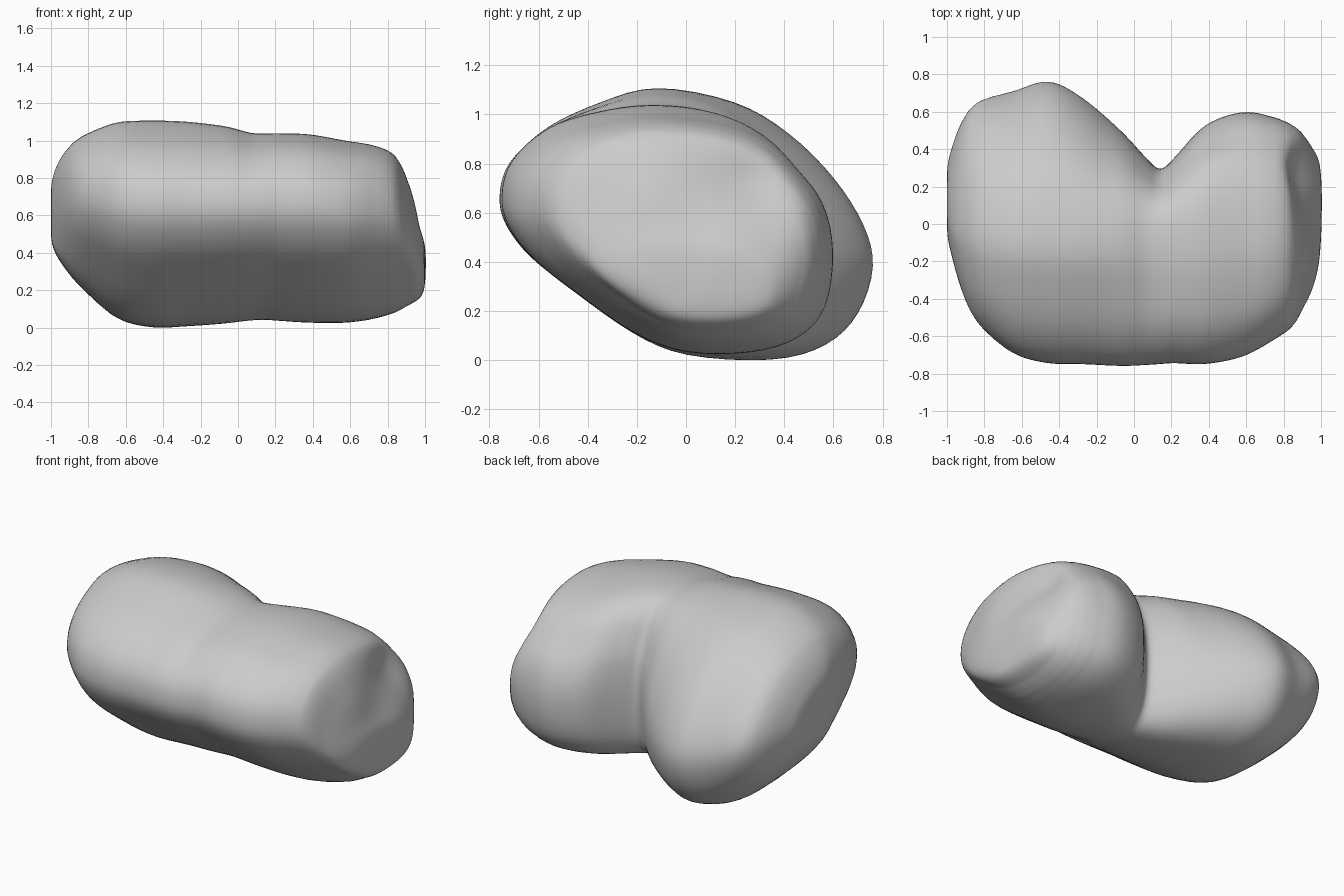
import bpy, bmesh, math
from mathutils import Vector

cube = bpy.data.objects.get("Cube")
if cube:
    bpy.data.objects.remove(cube, do_unlink=True)

RING, STEPS = 72, 6

# Side profiles (y, z) of the thick and the thin lobe, going round from the front
THICK = [(-.76, .67), (-.72, .81), (-.57, .95), (-.35, 1.05), (-.12, 1.11), (.2, 1.05),
         (.42, .92), (.6, .74), (.72, .55), (.76, .38), (.7, .19), (.57, .06),
         (.35, 0), (0, .02), (-.22, .11), (-.45, .27), (-.63, .41), (-.735, .55)]
THIN = [(-.76, .67), (-.72, .81), (-.57, .945), (-.37, 1.01), (-.14, 1.04), (.14, 1.01),
        (.33, .93), (.45, .81), (.55, .67), (.59, .46), (.56, .22), (.45, .09),
        (.27, .03), (0, .03), (-.22, .11), (-.45, .27), (-.63, .41), (-.735, .55)]

# Stations along the body: x, front y, back y, bottom z, top z
STATIONS = [(-1, .12, .12, .62, .62), (-1, -.05, .3, .47, .76),
            (-.975, -.17, .41, .39, .86), (-.925, -.35, .55, .31, .95),
            (-.84, -.53, .66, .21, 1.03), (-.65, -.69, .71, .05, 1.1),
            (-.46, -.745, .765, 0, 1.11), (-.28, -.75, .68, .005, 1.105),
            (-.07, -.76, .5, .02, 1.08), (.06, -.755, .36, .035, 1.045),
            (.14, -.75, .295, .04, 1.04), (.22, -.745, .36, .035, 1.04),
            (.38, -.75, .53, .025, 1.035), (.58, -.71, .6, .025, 1),
            (.75, -.62, .57, .05, .97), (.85, -.55, .52, .08, .91),
            (.9, -.46, .47, .11, .74), (.955, -.35, .4, .14, .56),
            (.995, -.18, .32, .19, .46), (1.005, .1, .1, .32, .32)]

# Soft dents and bulges: centre, push, radius
DENTS = [((.9, .27, .73), (-.06, 0, 0), .13), ((.88, -.16, .7), (.035, 0, 0), .16),
         ((.95, .2, .52), (.015, 0, 0), .12),
         ((.85, .4, .5), (.02, .02, 0), .15), ((.45, .5, .72), (0, -.02, 0), .14)]


def spline(points, t):
    """Smooth interpolation through the four points around a segment."""
    a, b, c, d = points
    return [(2 * q + (r - p) * t + (2 * p - 5 * q + 4 * r - s) * t * t
             + (3 * q - p - 3 * r + s) * t ** 3) / 2 for p, q, r, s in zip(a, b, c, d)]


def unit_profile(points):
    """Closed smooth outline, scaled to y = -1..1 and z = 0..1."""
    n, outline = len(points), []
    for k in range(RING):
        i, t = divmod(k * n / RING, 1)
        outline.append(spline([points[(int(i) + o) % n] for o in (-1, 0, 1, 2)], t))
    front, back = min(y for y, z in outline), max(y for y, z in outline)
    low, high = min(z for y, z in outline), max(z for y, z in outline)
    return [(y / back if y > 0 else -y / front, (z - low) / (high - low)) for y, z in outline]


def body_stations():
    last = len(STATIONS) - 1
    for i in range(last):
        four = [STATIONS[min(max(i + o, 0), last)] for o in (-1, 0, 1, 2)]
        for k in range(STEPS):
            if i or k:
                yield spline(four, k / STEPS)


def place(station, thick, thin):
    """Fit a blended profile point to a station, keeping the underside slope."""
    x, front, back, low, high = station
    blend = min(max((x + .15) / .35, 0), 1)
    y, z = Vector(thick).lerp(Vector(thin), blend)
    pivot = max(0, front + .3 * (back - front))
    reach = back - pivot if y > 0 else pivot - front
    point = Vector((x, pivot + y * reach, low + z * (high - low)))
    moved = point.copy()
    for centre, push, radius in DENTS:
        falloff = math.exp(-((point - Vector(centre)).length / radius) ** 2)
        moved += Vector(push) * falloff
    return moved


# Loft the rings and close both ends
bm = bmesh.new()
outlines = list(zip(unit_profile(THICK), unit_profile(THIN)))
rings = [[bm.verts.new(place(s, a, b)) for a, b in outlines] for s in body_stations()]
for r, s in zip(rings, rings[1:]):
    for k in range(RING):
        j = (k + 1) % RING
        bm.faces.new((r[k], r[j], s[j], s[k]))
for ring, end in ((rings[0], STATIONS[0]), (rings[-1], STATIONS[-1])):
    x, front, back, low, high = end
    tip = bm.verts.new((x, front, low))
    for k in range(RING):
        bm.faces.new((ring[k], ring[(k + 1) % RING], tip))

# Round off the whole body a little and more towards its ends
for limit in (0, .7, .78, .84, .9):
    for _ in range(3):
        bmesh.ops.smooth_vert(bm, verts=[v for v in bm.verts if abs(v.co.x) >= limit],
                              factor=.5, use_axis_x=True, use_axis_y=True, use_axis_z=True)
bmesh.ops.recalc_face_normals(bm, faces=bm.faces)
mesh = bpy.data.meshes.new("lobed_body")
bm.to_mesh(mesh)
bm.free()
mesh.shade_smooth()

# Plain grey surface
grey = bpy.data.materials.new("light_grey")
grey.use_nodes = True
colour = (.6, .6, .6, 1)
grey.diffuse_color = colour
grey.node_tree.nodes["Principled BSDF"].inputs["Base Color"].default_value = colour
mesh.materials.append(grey)
body = bpy.data.objects.new("lobed_body", mesh)
bpy.context.collection.objects.link(body)
